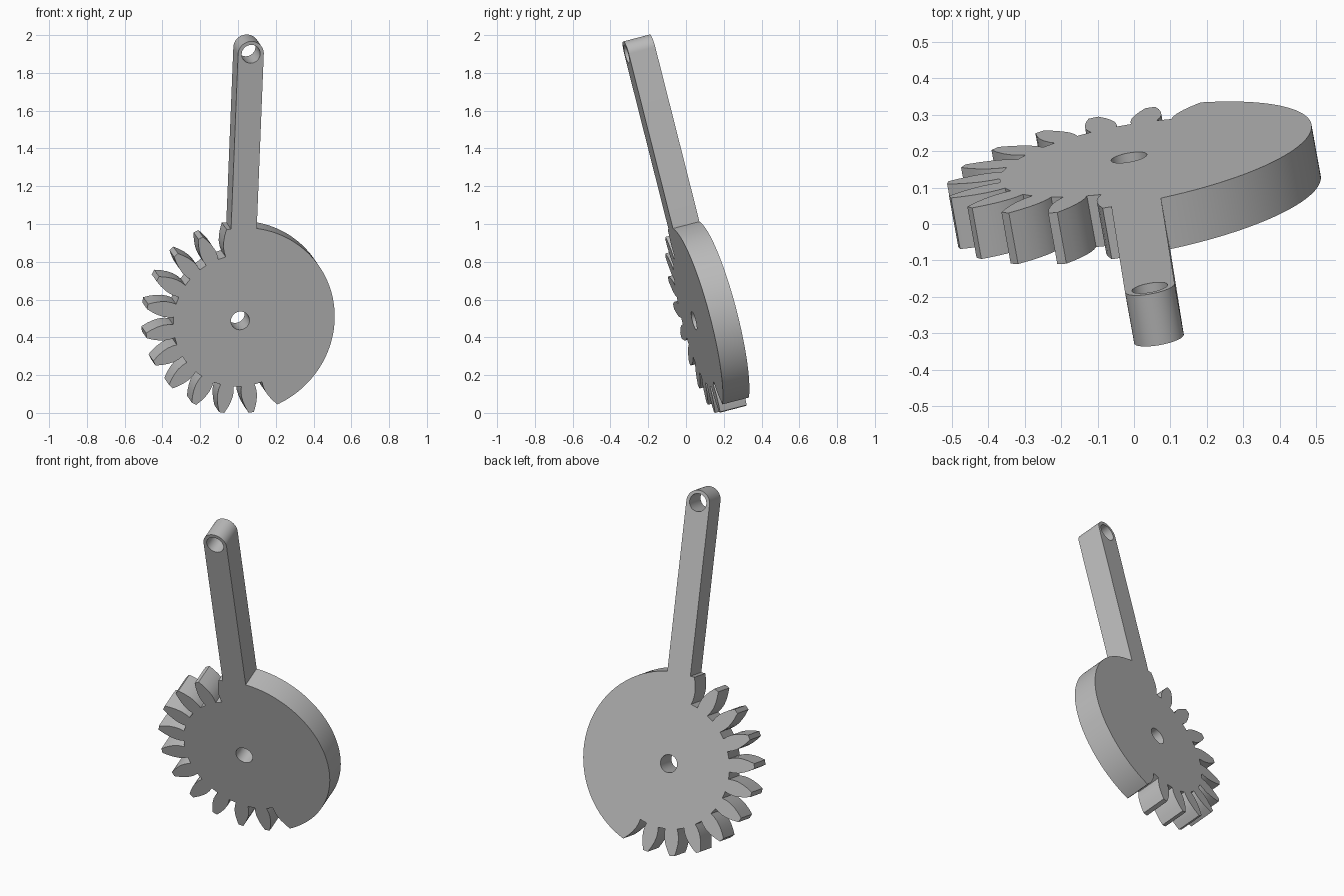
import bpy, bmesh
from math import radians, degrees, sin, cos, acos
from mathutils import Vector, Matrix

cube = bpy.data.objects.get("Cube")
if cube:
    bpy.data.objects.remove(cube)

TIP, ARM_W, ARM_L, THICK, HOLE = 0.508, 0.069, 1.457, 0.147, 0.05
# Tooth flank as (radius, half width), root to tip
FLANK = [(0.36, 0.036), (0.385, 0.041), (0.415, 0.042), (0.445, 0.037),
         (0.475, 0.028), (TIP, 0.014)]
PITCH = 18


def polar(r, deg, cx=0, cy=0):
    return (cx + r * cos(radians(deg)), cy + r * sin(radians(deg)))


def arc(r, start, end, n, cx=0, cy=0):
    return [polar(r, start + (end - start) * i / n, cx, cy) for i in range(n + 1)]


def flank(centre, side):
    """One side of a tooth: -1 climbs to the tip, +1 descends to the root."""
    pts = [polar(r, centre + side * degrees(w / r)) for r, w in FLANK]
    return pts if side < 0 else pts[::-1]


# Teeth run counter-clockwise from beside the arm to the solid half
outline = flank(99, 1)
for i in range(1, 11):
    outline += flank(99 + i * PITCH, -1) + flank(99 + i * PITCH, 1)
outline += flank(297, -1)
# Solid round half, then the arm with its rounded end
outline += arc(TIP, 297, 360 + degrees(acos(ARM_W / TIP)), 72)
outline += arc(ARM_W, 0, 180, 32, 0, ARM_L)
outline.append((-ARM_W, TIP * 0.985))

# Filled profile with two round holes, extruded to a plate
profile = bpy.data.curves.new("gear_lever_profile", 'CURVE')
profile.dimensions = '2D'
profile.fill_mode = 'BOTH'
profile.extrude = THICK / 2
for pts in (outline, arc(HOLE, 0, 350, 35), arc(HOLE, 0, 350, 35, 0, ARM_L)):
    spline = profile.splines.new('POLY')
    spline.points.add(len(pts) - 1)
    for p, (x, y) in zip(spline.points, pts):
        p.co = (x, y, 0, 1)
    spline.use_cyclic_u = True
temp = bpy.data.objects.new("profile_helper", profile)
bpy.context.collection.objects.link(temp)
bpy.context.view_layer.update()
mesh = bpy.data.meshes.new_from_object(
    temp.evaluated_get(bpy.context.evaluated_depsgraph_get()))
bpy.data.objects.remove(temp)

# Lean the plate: arm direction and face normal give its axes
normal = Vector((-0.172, 0.953, 0.248)).normalized()
up = Vector((0.040, -0.2505, 0.967))
up = (up - normal * up.dot(normal)).normalized()
side = normal.cross(up)
tilt = Matrix((side, up, -normal)).transposed().to_4x4()

bm = bmesh.new()
bm.from_mesh(mesh)
bmesh.ops.remove_doubles(bm, verts=bm.verts, dist=0.0002)
bmesh.ops.recalc_face_normals(bm, faces=bm.faces)
bm.transform(tilt)
# Rest on the floor, centred
lo = [min(v.co[k] for v in bm.verts) for k in range(3)]
hi = [max(v.co[k] for v in bm.verts) for k in range(3)]
bm.transform(Matrix.Translation((-(lo[0] + hi[0]) / 2, -(lo[1] + hi[1]) / 2, -lo[2])))
bm.to_mesh(mesh)
bm.free()

# Single plain grey
grey = bpy.data.materials.new("plain_grey")
grey.use_nodes = True
colour = (0.5, 0.5, 0.5, 1)
grey.diffuse_color = colour
grey.node_tree.nodes["Principled BSDF"].inputs["Base Color"].default_value = colour
mesh.materials.clear()
mesh.materials.append(grey)
for poly in mesh.polygons:
    poly.material_index = 0

mesh.name = "gear_lever"
lever = bpy.data.objects.new("gear_lever", mesh)
bpy.context.collection.objects.link(lever)
bpy.ops.object.select_all(action='DESELECT')
lever.select_set(True)
bpy.context.view_layer.objects.active = lever
bpy.ops.object.shade_smooth_by_angle(angle=radians(30))
